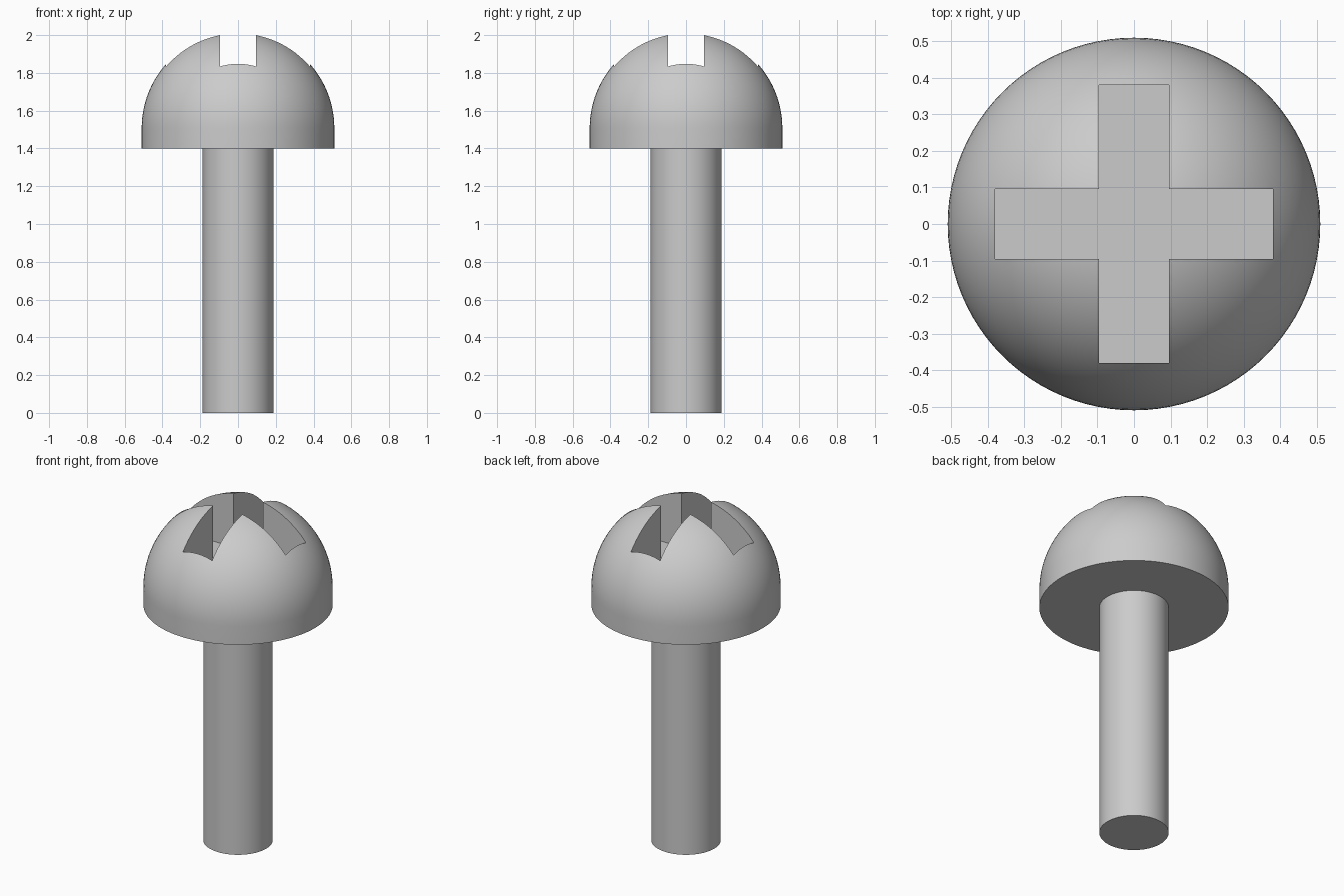
import bpy, bmesh, math

if "Cube" in bpy.data.objects:
    bpy.data.objects.remove(bpy.data.objects["Cube"])

SEG = 96
HEAD_R, SHANK_R = 0.51, 0.187
HEAD_Z, DOME_Z = 1.40, 1.508          # underside of head, start of the dome
SLOT_W, SLOT_L, SLOT_Z = 0.096, 0.38, 1.68

steel = bpy.data.materials.new("grey steel")
steel.diffuse_color = (0.6, 0.6, 0.6, 1)
steel.use_nodes = True
steel.node_tree.nodes["Principled BSDF"].inputs["Base Color"].default_value = steel.diffuse_color


def add_object(name, bm):
    bmesh.ops.recalc_face_normals(bm, faces=bm.faces)
    mesh = bpy.data.meshes.new(name)
    bm.to_mesh(mesh)
    bm.free()
    mesh.materials.append(steel)
    obj = bpy.data.objects.new(name, mesh)
    bpy.context.collection.objects.link(obj)
    return obj


def lathe(name, profile):
    """Spin an (r, z) profile that starts and ends on the axis."""
    bm = bmesh.new()
    verts = [bm.verts.new((r, 0, z)) for r, z in profile]
    edges = [bm.edges.new(pair) for pair in zip(verts, verts[1:])]
    bmesh.ops.spin(bm, geom=verts + edges, cent=(0, 0, 0), axis=(0, 0, 1),
                   angle=math.tau, steps=SEG, use_merge=True)
    bmesh.ops.remove_doubles(bm, verts=bm.verts, dist=1e-5)
    return add_object(name, bm)


def smooth(obj):
    bpy.ops.object.select_all(action='DESELECT')
    obj.select_set(True)
    bpy.context.view_layer.objects.active = obj
    bpy.ops.object.shade_smooth_by_angle(angle=math.radians(30))


# Shank: plain cylinder
shank = lathe("shank", [(0, 0), (SHANK_R, 0), (SHANK_R, HEAD_Z), (0, HEAD_Z)])

# Head: short straight rim with a hemispherical dome
RINGS = 28
dome = [(HEAD_R * math.cos(a), DOME_Z + HEAD_R * math.sin(a))
        for a in (i * math.pi / 2 / RINGS for i in range(RINGS))]
head = lathe("head", [(0, HEAD_Z), (HEAD_R, HEAD_Z)] + dome + [(0, DOME_Z + HEAD_R)])

# Cross-shaped cutter for the drive recess
bm = bmesh.new()
outline = []
for k in range(4):
    c, s = round(math.cos(k * math.pi / 2)), round(math.sin(k * math.pi / 2))
    for x, y in ((SLOT_L, -SLOT_W), (SLOT_L, SLOT_W), (SLOT_W, SLOT_W)):
        outline.append(bm.verts.new((x * c - y * s, x * s + y * c, SLOT_Z)))
floor = bm.faces.new(outline)
top = bmesh.ops.extrude_face_region(bm, geom=[floor], use_keep_orig=True)
bmesh.ops.translate(bm, vec=(0, 0, 0.5),
                    verts=[v for v in top["geom"] if isinstance(v, bmesh.types.BMVert)])
cutter = add_object("cross_cutter", bm)
cutter.hide_render = True

# Cut the recess, then shade the finished parts
cut = head.modifiers.new("cross_recess", 'BOOLEAN')
cut.operation, cut.solver, cut.object = 'DIFFERENCE', 'EXACT', cutter
bpy.context.view_layer.objects.active = head
bpy.ops.object.modifier_apply(modifier=cut.name)
bpy.data.objects.remove(cutter)
for part in (shank, head):
    smooth(part)
